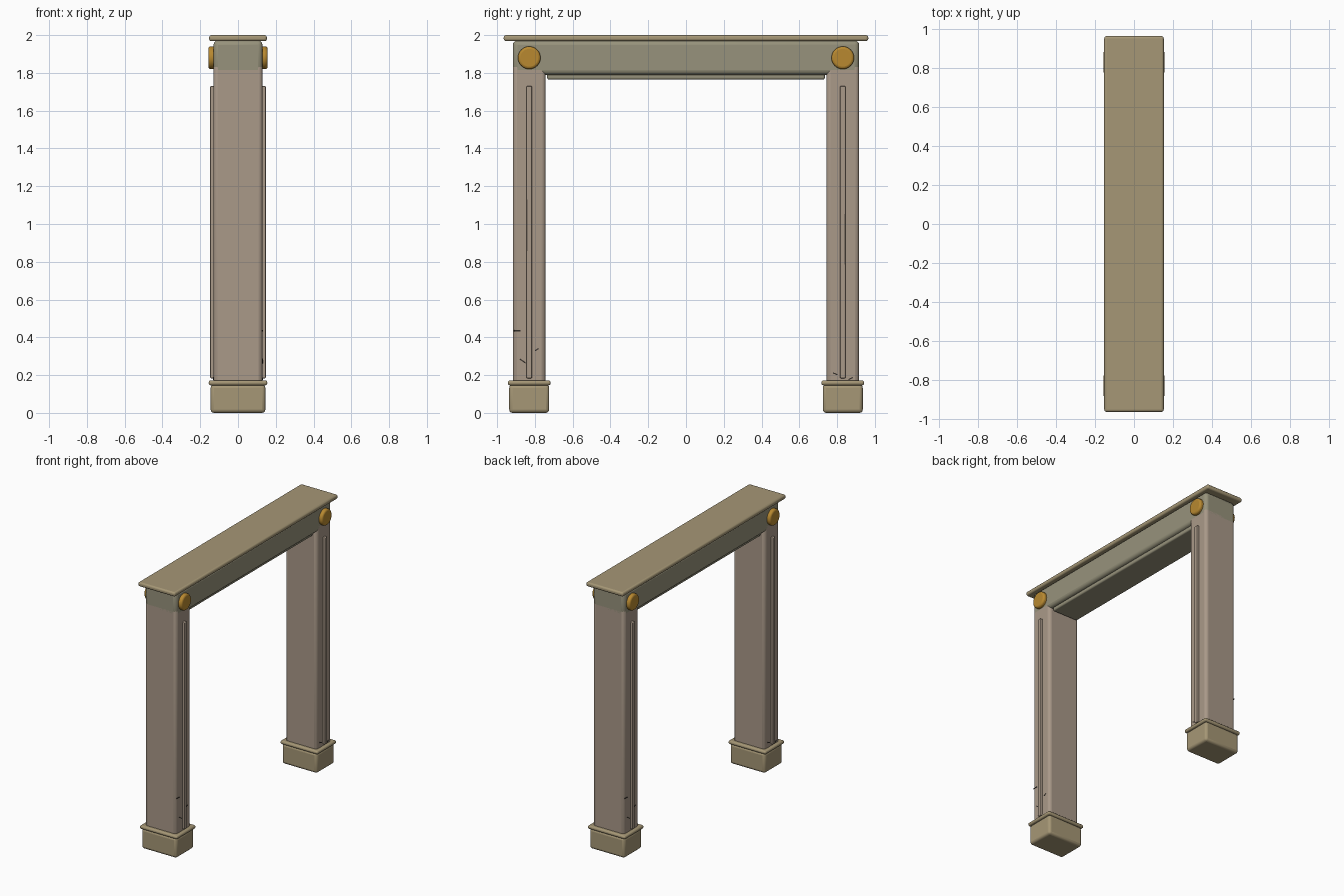
import bpy, math

if "Cube" in bpy.data.objects:
    bpy.data.objects.remove(bpy.data.objects["Cube"])


def material(name, rgb):
    m = bpy.data.materials.new(name)
    m.diffuse_color = (*rgb, 1)
    m.use_nodes = True
    m.node_tree.nodes["Principled BSDF"].inputs["Base Color"].default_value = m.diffuse_color
    return m


STONE = material("post_stone", (0.40, 0.32, 0.25))
BEAM = material("beam_stone", (0.31, 0.29, 0.20))
TRIM = material("trim_stone", (0.38, 0.31, 0.18))
GOLD = material("gold", (0.48, 0.25, 0.03))
DARK = material("crack_dark", (0.03, 0.025, 0.02))


def finish(ob, name, mat, bevel, segments=3):
    ob.name = name
    ob.data.materials.append(mat)
    bpy.ops.object.transform_apply(location=False, rotation=True, scale=True)
    if bevel:
        mod = ob.modifiers.new("bevel", 'BEVEL')
        mod.width = bevel
        mod.segments = segments
        mod.limit_method = 'ANGLE'
    bpy.ops.object.shade_smooth_by_angle(angle=math.radians(40))
    return ob


def box(name, x, y, z, mat, bevel=0.0, tilt=0.0):
    """Box from (min, max) ranges along each axis."""
    bpy.ops.mesh.primitive_cube_add(size=1, location=[sum(r) / 2 for r in (x, y, z)],
                                    rotation=(tilt, 0, 0))
    ob = bpy.context.object
    ob.scale = [r[1] - r[0] for r in (x, y, z)]
    return finish(ob, name, mat, bevel)


def around(c, h):
    return (c - h, c + h)


# Lintel, its cap slab and the strip under it
box("lintel", around(0, 0.13), around(0, 0.917), (1.79, 1.972), BEAM, 0.024)
box("cap_slab", around(0, 0.153), around(0, 0.965), (1.968, 2.0), TRIM, 0.012)
box("underside_strip", around(0, 0.105), around(0, 0.735), (1.765, 1.80), BEAM, 0.01)

# Chips in the posts: y, z, length, tilt
CRACKS = [(-0.893, 0.435, 0.035, 0.0), (-0.865, 0.275, 0.038, -0.6), (-0.79, 0.335, 0.022, 0.6),
          (0.79, 0.207, 0.025, -0.4), (0.872, 0.182, 0.025, 0.5)]

for s, end in ((-1, "front"), (1, "back")):
    c = s * 0.83
    # Post with plinth and plinth moulding
    box(f"{end}_post", around(0, 0.13), around(c, 0.087), (0.14, 1.85), STONE, 0.022)
    box(f"{end}_plinth", around(0, 0.145), around(c, 0.106), (0, 0.15), TRIM, 0.018)
    box(f"{end}_plinth_moulding", around(0, 0.155), around(c, 0.113), (0.146, 0.172), TRIM, 0.011)
    for side, label in ((-1, "left"), (1, "right")):
        # Raised rib on the outer faces
        box(f"{end}_{label}_rib", around(side * 0.133, 0.014), around(c, 0.014),
            (0.183, 1.73), STONE, 0.005)
        # Round gold boss
        bpy.ops.mesh.primitive_cylinder_add(vertices=32, radius=0.06, depth=0.05,
                                            location=(side * 0.132, c, 1.88),
                                            rotation=(0, math.pi / 2, 0))
        finish(bpy.context.object, f"{end}_{label}_boss", GOLD, 0.013)

# Small cracks low on the posts
for side in (-1, 1):
    for i, (y, z, length, tilt) in enumerate(CRACKS):
        box(f"crack_{i}", around(side * 0.13, 0.002), around(y * side, length / 2),
            around(z, 0.003), DARK, 0, tilt * side)
